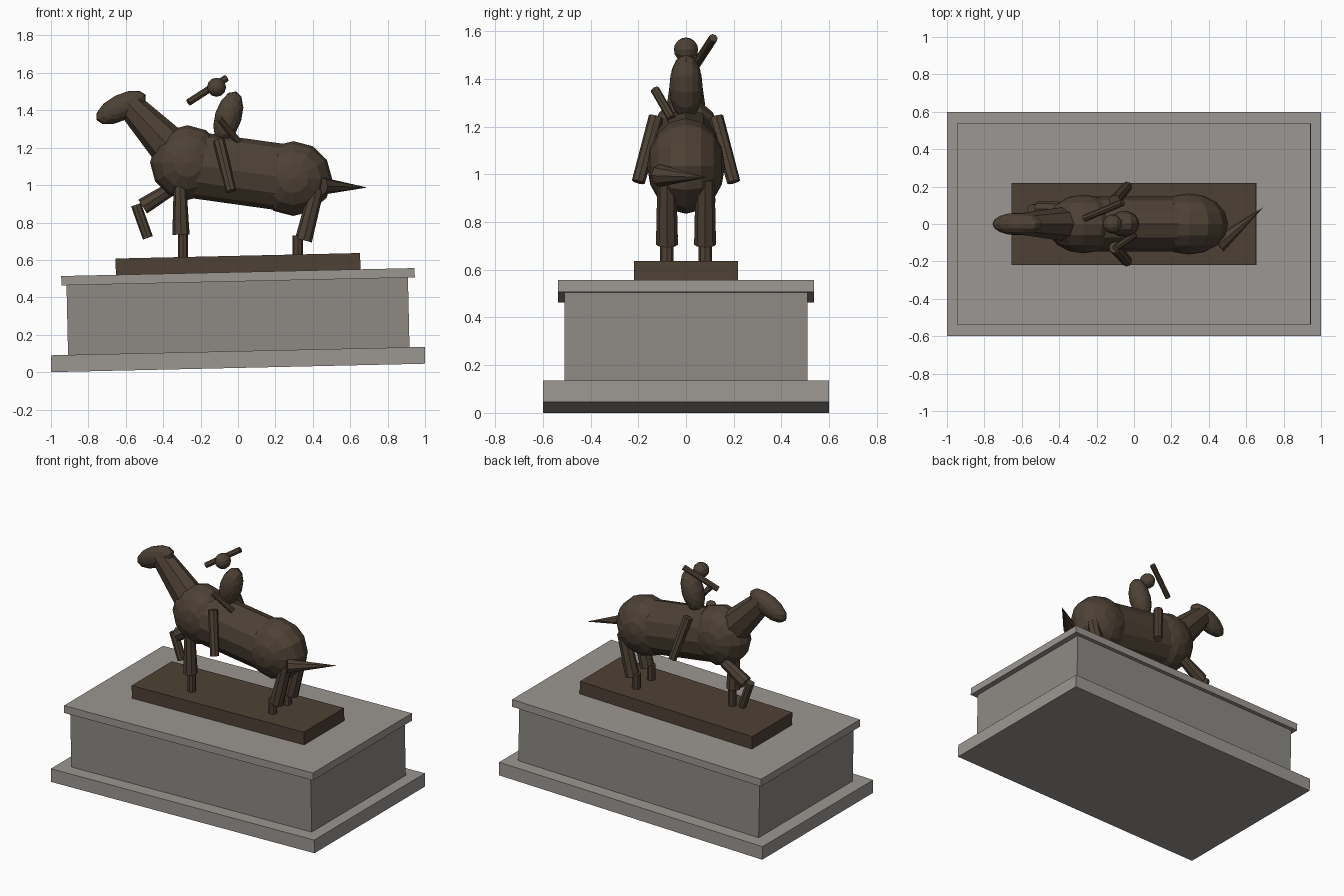
import bpy
import math
from mathutils import Vector, Matrix

if "Cube" in bpy.data.objects:
    bpy.data.objects.remove(bpy.data.objects["Cube"])


def material(name, rgb):
    m = bpy.data.materials.new(name)
    m.diffuse_color = (*rgb, 1)
    m.use_nodes = True
    m.node_tree.nodes["Principled BSDF"].inputs["Base Color"].default_value = m.diffuse_color
    return m


BRONZE = material("bronze", (0.075, 0.053, 0.035))
STONE = material("stone", (0.27, 0.255, 0.235))
TRIM = material("stone_trim", (0.33, 0.31, 0.29))
TILT = math.radians(-1.29)  # pedestal leans very slightly


def finish(name, mat):
    ob = bpy.context.object
    ob.name = name
    ob.data.name = name
    ob.data.materials.append(mat)
    return ob


def slab(name, hx, hy, z0, z1, mat):
    bpy.ops.mesh.primitive_cube_add(size=2, location=(0, 0, (z0 + z1) / 2),
                                    rotation=(0, TILT, 0))
    ob = finish(name, mat)
    ob.scale = (hx, hy, (z1 - z0) / 2)
    return ob


def ellipsoid(name, centre, radii, pitch=0):
    """Faceted ball with its poles on the y axis, pitched about y (degrees)."""
    bpy.ops.mesh.primitive_uv_sphere_add(segments=12, ring_count=8, radius=1)
    ob = finish(name, BRONZE)
    ob.data.transform(Matrix.Rotation(math.pi / 2, 4, 'X'))
    ob.scale = radii
    ob.rotation_euler = (0, math.radians(pitch), 0)
    ob.location = centre
    return ob


def limb(name, a, b, r1, r2, sides=8, flat=1.0):
    """Tapered rod from a to b; flat squeezes it sideways in y."""
    a, b = Vector(a), Vector(b)
    bpy.ops.mesh.primitive_cone_add(vertices=sides, radius1=r1, radius2=r2,
                                    depth=(b - a).length)
    ob = finish(name, BRONZE)
    turn = (b - a).to_track_quat('Z', 'Y').to_matrix().to_4x4()
    ob.data.transform(Matrix.Diagonal((1, flat, 1, 1)) @ turn)
    ob.location = (a + b) / 2
    return ob


# Pedestal
slab("base_step", 1.0, 0.6, 0.0225, 0.1125, TRIM)
slab("pedestal_body", 0.913, 0.51, 0.11, 0.488, STONE)
slab("pedestal_cap", 0.945, 0.537, 0.485, 0.535, TRIM)
slab("statue_plinth", 0.654, 0.218, 0.53, 0.622, BRONZE)

# Horse body
limb("horse_barrel", (-0.25, 0, 1.11), (0.25, 0, 1.04), 0.178, 0.178, 12, 0.82)
ellipsoid("horse_chest", (-0.27, 0, 1.12), (0.2, 0.157, 0.2))
ellipsoid("horse_haunch", (0.295, 0, 1.035), (0.208, 0.163, 0.2))
limb("horse_neck", (-0.33, 0, 1.165), (-0.59, 0, 1.44), 0.115, 0.07, 8, 0.85)
ellipsoid("horse_head", (-0.625, 0, 1.415), (0.148, 0.06, 0.07), -27)
limb("horse_tail", (0.45, -0.11, 0.995), (0.69, 0.088, 0.987), 0.047, 0.0)

# Hind legs
for side, y in (("near", -0.08), ("far", 0.08)):
    limb(f"hind_upper_leg_{side}", (0.42, y, 0.98), (0.35, y, 0.705), 0.04, 0.046)
    limb(f"hind_lower_leg_{side}", (0.32, y, 0.73), (0.32, y, 0.61), 0.028, 0.028)

# Standing front leg
limb("front_upper_leg_standing", (-0.31, -0.08, 1.0), (-0.305, -0.08, 0.735), 0.034, 0.046)
limb("front_lower_leg_standing", (-0.295, -0.08, 0.75), (-0.295, -0.08, 0.6), 0.027, 0.027)

# Raised front leg
limb("front_upper_leg_raised", (-0.35, 0.08, 0.985), (-0.51, 0.08, 0.885), 0.036, 0.044)
limb("front_lower_leg_raised", (-0.545, 0.08, 0.895), (-0.482, 0.08, 0.718), 0.028, 0.028)

# Rider
ellipsoid("rider_torso", (-0.052, 0, 1.365), (0.072, 0.07, 0.142), 17)
ellipsoid("rider_head", (-0.115, 0, 1.523), (0.051, 0.051, 0.051))
limb("rider_arm_raised", (-0.265, 0.03, 1.442), (-0.062, 0.115, 1.572), 0.019, 0.019)
limb("rider_arm_lowered", (-0.1, -0.13, 1.355), (0.0, -0.06, 1.235), 0.019, 0.019)
for side, s in (("near", -1), ("far", 1)):
    limb(f"rider_leg_{side}", (-0.103, s * 0.125, 1.24), (-0.037, s * 0.2, 0.968),
         0.032, 0.028)
